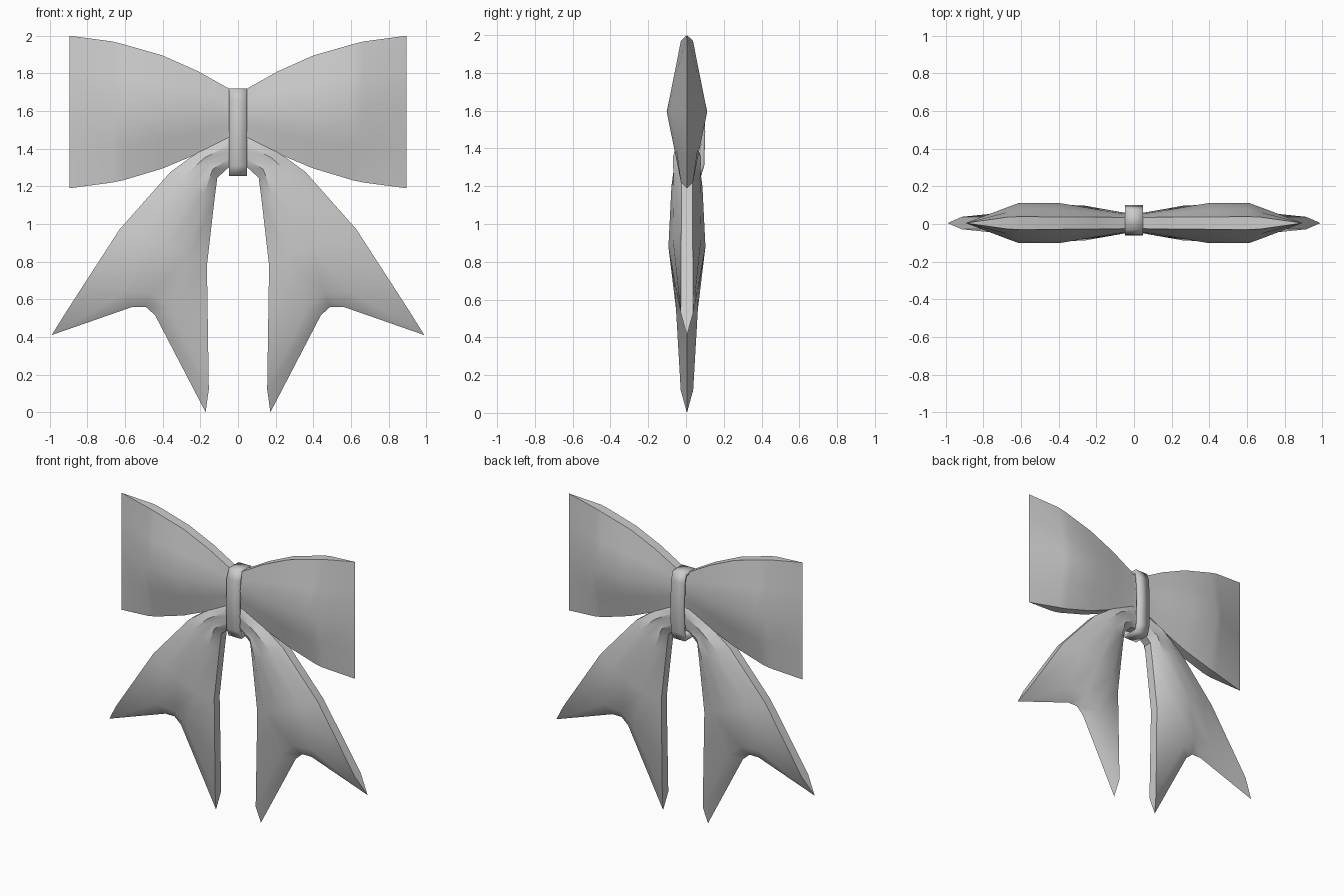
import bpy, bmesh, math

if "Cube" in bpy.data.objects:
    bpy.data.objects.remove(bpy.data.objects["Cube"])

Y0 = 0.005  # mid plane of the ribbon


def finish(obj, angle):
    bpy.ops.object.select_all(action='DESELECT')
    bpy.context.view_layer.objects.active = obj
    obj.select_set(True)
    bpy.ops.object.shade_smooth_by_angle(angle=math.radians(angle))


def make_object(name, bm):
    bmesh.ops.remove_doubles(bm, verts=bm.verts, dist=0.0005)
    bmesh.ops.recalc_face_normals(bm, faces=bm.faces)
    mesh = bpy.data.meshes.new(name)
    bm.to_mesh(mesh)
    bm.free()
    obj = bpy.data.objects.new(name, mesh)
    bpy.context.collection.objects.link(obj)
    return obj


def pillow(name, rows):
    """Front and back sheets from rows of (x, z, half thickness), joined by rim strips."""
    bm = bmesh.new()
    front = [[bm.verts.new((x, Y0 - h, z)) for x, z, h in r] for r in rows]
    back = [[bm.verts.new((x, Y0 + h, z)) for x, z, h in r] for r in rows]
    for i in range(len(rows) - 1):
        for g in (front, back):
            for j in range(len(rows[0]) - 1):
                bm.faces.new((g[i][j], g[i][j + 1], g[i + 1][j + 1], g[i + 1][j]))
        for j in (0, -1):
            bm.faces.new((front[i][j], front[i + 1][j], back[i + 1][j], back[i][j]))
    obj = make_object(name, bm)
    mirror = obj.modifiers.new("Mirror", 'MIRROR')
    mirror.use_clip = True
    finish(obj, 40)
    return obj


# Bow loops: x, bottom z, top z, rim half thickness, centre half thickness
stations = [(0, 1.46, 1.71, .03, .045), (.05, 1.46, 1.72, .03, .05),
            (.21, 1.375, 1.81, .032, .075), (.40, 1.295, 1.895, .033, .107),
            (.61, 1.232, 1.955, .034, .107), (.67, 1.22, 1.97, .032, .085),
            (.895, 1.19, 2.0, 0, 0)]
loop_rows = []
for x, lo, hi, rim, mid in stations:
    loop_rows.append([(x, lo + (hi - lo) * t, rim + (mid - rim) * (1 - abs(2 * t - 1)))
                      for t in (0, .25, .5, .75, 1)])
pillow("bow_loops", loop_rows)

# Ribbon tails: pleated at the knot, swallow-tail notch at the end
tail_rows = [
    [(0, 1.31, .03), (0, 1.35, .04), (0, 1.39, .045), (0, 1.43, .04), (0, 1.47, .03)],
    [(.05, 1.30, .03), (.05, 1.345, .055), (.05, 1.385, .045), (.05, 1.42, .055), (.05, 1.46, .03)],
    [(.11, 1.245, .03), (.135, 1.29, .07), (.155, 1.325, .055), (.18, 1.35, .075), (.21, 1.385, .03)],
    [(.125, 1.13, .03), (.18, 1.16, .078), (.24, 1.20, .082), (.30, 1.24, .07), (.36, 1.275, .03)],
    [(.165, .78, .03), (.26, .83, .092), (.39, .88, .098), (.51, .925, .075), (.63, .97, .03)],
    [(.155, .12, .033), (.36, .55, .058), (.46, .63, .06), (.60, .64, .055), (.915, .53, .033)],
    [(.172, .0, 0), (.44, .515, 0), (.49, .56, 0), (.56, .56, 0), (.99, .41, 0)],
]
pillow("ribbon_tails", tail_rows)

# Knot band: open ring wrapped round the middle
profile = [(-.035, 1.255), (-.057, 1.31), (-.062, 1.49), (-.055, 1.66), (-.03, 1.72),
           (.075, 1.72), (.095, 1.66), (.102, 1.49), (.097, 1.31), (.08, 1.255)]
bm = bmesh.new()
rings = [[bm.verts.new((x, y, z)) for y, z in profile] for x in (-.048, .048)]
for i in range(len(profile)):
    k = (i + 1) % len(profile)
    bm.faces.new((rings[0][i], rings[0][k], rings[1][k], rings[1][i]))
band = make_object("knot_band", bm)
solid = band.modifiers.new("Thickness", 'SOLIDIFY')
solid.thickness = 0.022
solid.offset = -1
finish(band, 35)
